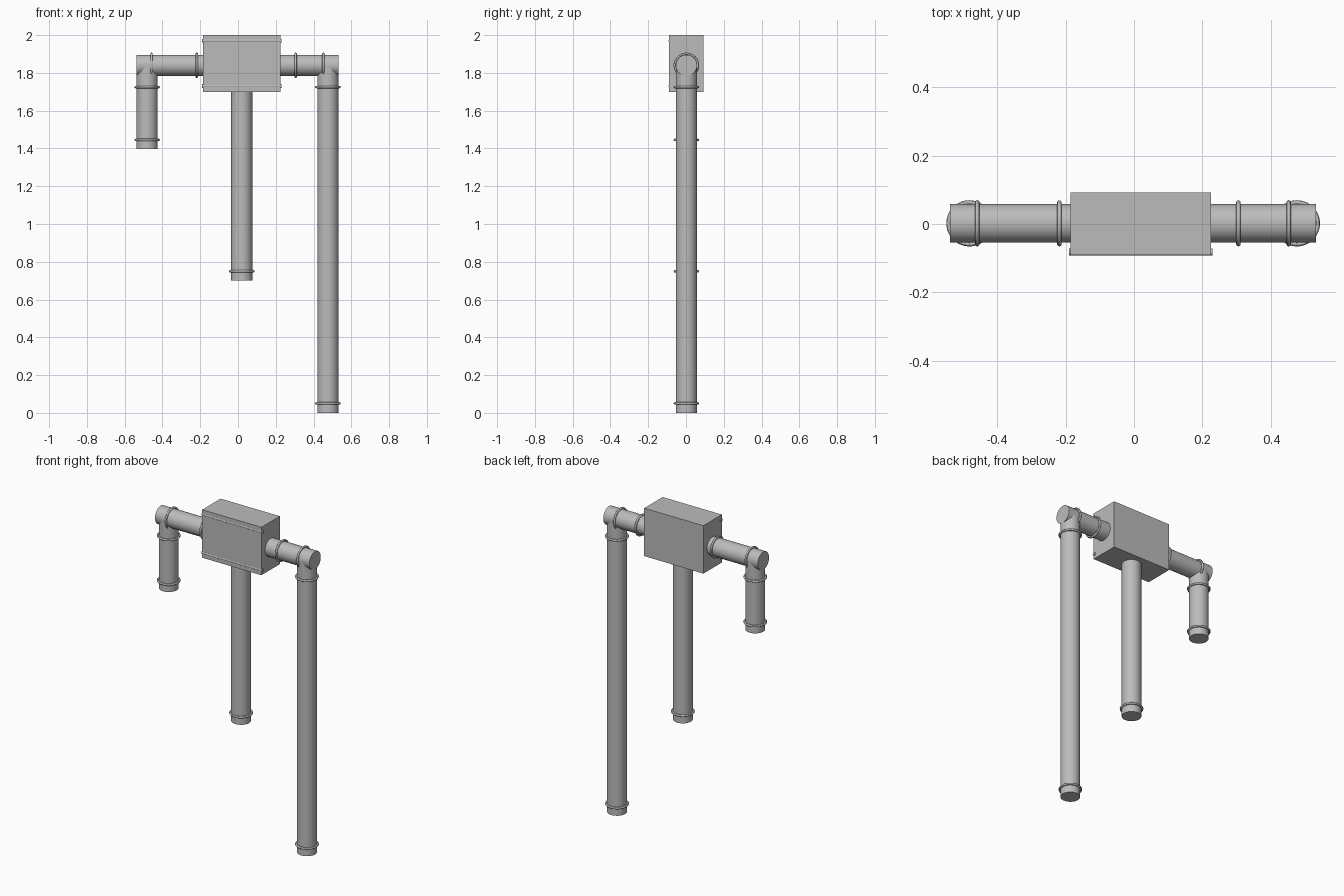
import bpy
from math import pi

if "Cube" in bpy.data.objects:
    bpy.data.objects.remove(bpy.data.objects["Cube"])

grey = bpy.data.materials.new("plain_grey")
grey.use_nodes = True
colour = (0.5, 0.5, 0.5, 1)
grey.diffuse_color = colour
grey.node_tree.nodes["Principled BSDF"].inputs["Base Color"].default_value = colour

R = 0.056          # pipe radius
AXIS_Z = 1.84      # height of the crossing pipe
AXIS_Y = 0.002
TURN = {"x": (0, pi / 2, 0), "z": (0, 0, 0)}


def finish(name, smooth=True):
    ob = bpy.context.object
    ob.name = name
    ob.data.materials.append(grey)
    if smooth:
        bpy.ops.object.shade_smooth_by_angle()
    return ob


def place(axis, t, other, y):
    return (t, y, other) if axis == "x" else (other, y, t)


def pipe(name, axis, start, end, other, radius=R, y=AXIS_Y):
    bpy.ops.mesh.primitive_cylinder_add(
        vertices=48, radius=radius, depth=end - start,
        location=place(axis, (start + end) / 2, other, y), rotation=TURN[axis])
    finish(name)


def ring(name, axis, t, other):
    bpy.ops.mesh.primitive_torus_add(
        major_segments=48, minor_segments=12, major_radius=R + 0.005, minor_radius=0.0065,
        location=place(axis, t, other, AXIS_Y), rotation=TURN[axis])
    finish(name)


# Junction box
bpy.ops.mesh.primitive_cube_add(size=1, location=(0.02, 0.001, 1.85))
bpy.context.object.scale = (0.41, 0.182, 0.3)
finish("junction_box", smooth=False)

# Thin rods set into the front of the box
for label, z in (("upper", 1.97), ("lower", 1.73)):
    pipe(label + "_front_rod", "x", -0.19, 0.23, z, radius=0.01, y=-0.082)

# Crossing pipe, one length on each side of the box
pipe("right_arm", "x", -0.537, -0.15, AXIS_Z)
pipe("left_arm", "x", 0.19, 0.532, AXIS_Z)
for label, x in (("right_outer", -0.458), ("right_inner", -0.218),
                 ("left_inner", 0.305), ("left_outer", 0.452)):
    ring(label + "_arm_ring", "x", x, AXIS_Z)

# Hanging pipes with their rings
for label, x, bottom, top, rings in (
        ("right", -0.481, 1.397, AXIS_Z, (1.725, 1.445)),
        ("middle", 0.02, 0.70, 1.75, (0.75,)),
        ("left", 0.476, 0, AXIS_Z, (1.725, 0.05))):
    pipe(label + "_down_pipe", "z", bottom, top, x)
    for i, z in enumerate(rings):
        ring(f"{label}_down_ring_{i + 1}", "z", z, x)
